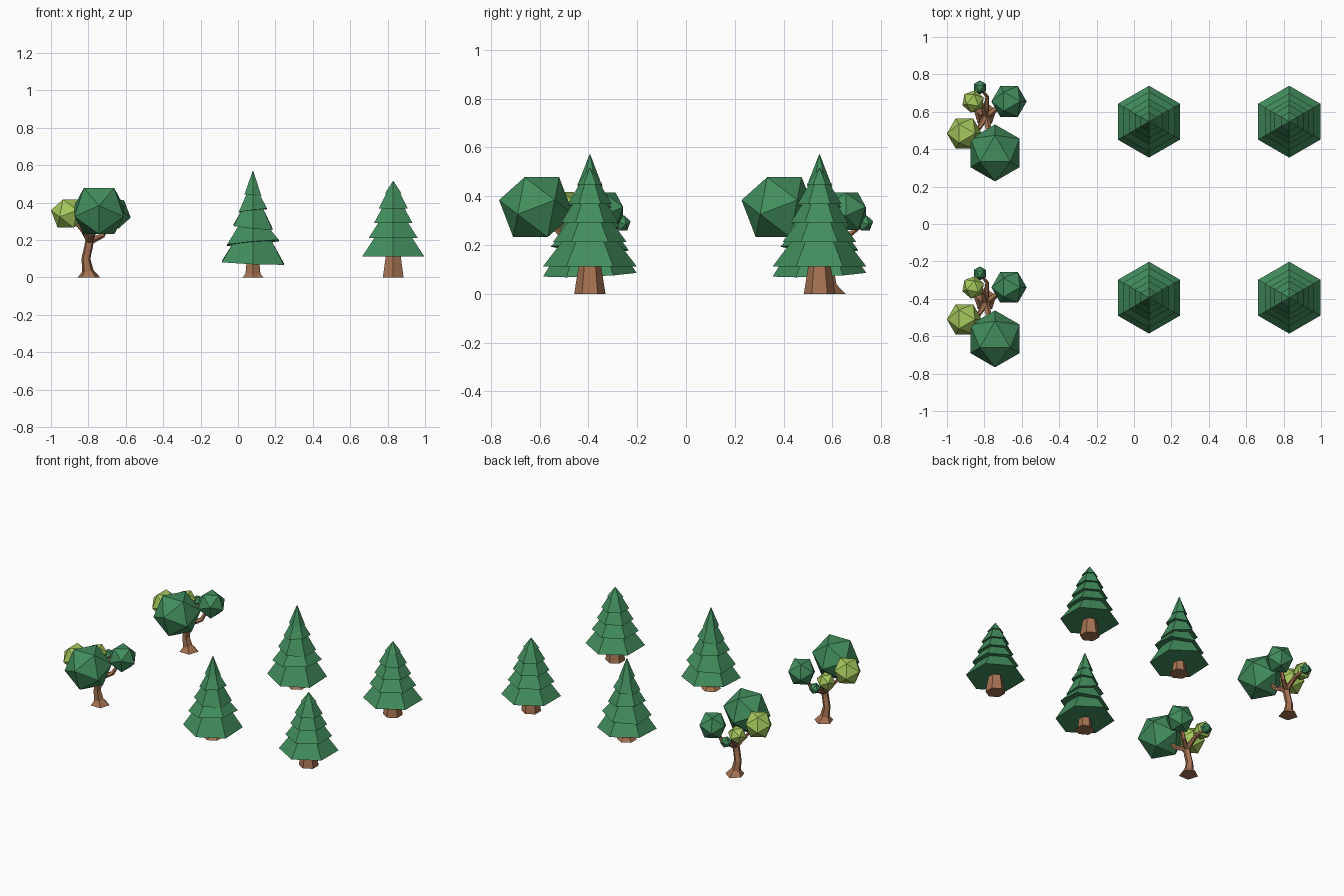
import bpy, bmesh, math
from mathutils import Vector, Matrix

cube = bpy.data.objects.get("Cube")
if cube:
    bpy.data.objects.remove(cube, do_unlink=True)


def material(name, rgb):
    m = bpy.data.materials.new(name)
    m.use_nodes = True
    m.diffuse_color = (*rgb, 1)
    m.node_tree.nodes["Principled BSDF"].inputs["Base Color"].default_value = (*rgb, 1)
    return m


GREEN = material("dark_green", (0.055, 0.27, 0.11))
LIME = material("light_green", (0.38, 0.58, 0.11))
BARK = material("bark_brown", (0.38, 0.17, 0.085))
UP = Vector((0, 0, 1))


def finish(name, bm, mat, location):
    bmesh.ops.recalc_face_normals(bm, faces=bm.faces)
    mesh = bpy.data.meshes.new(name)
    bm.to_mesh(mesh)
    bm.free()
    mesh.materials.append(mat)
    ob = bpy.data.objects.new(name, mesh)
    ob.location = location
    bpy.context.collection.objects.link(ob)
    return ob


def loft(bm, rings, sides=6):
    """Closed faceted solid through rings of (centre, radius, normal)."""
    loops = []
    for centre, radius, normal in rings:
        turn = UP.rotation_difference(normal)
        loop = []
        for i in range(sides):
            a = math.pi / 2 + i * math.tau / sides
            p = Vector((math.cos(a), math.sin(a), 0)) * radius
            loop.append(bm.verts.new(Vector(centre) + turn @ p))
        loops.append(loop)
    for low, high in zip(loops, loops[1:]):
        for i in range(sides):
            j = (i + 1) % sides
            bm.faces.new((low[i], low[j], high[j], high[i]))
    bm.faces.new(loops[0][::-1])
    bm.faces.new(loops[-1])


def limb(bm, path, sides=5):
    """Tapering tube along (x, y, z, radius) points."""
    pts = [Vector(p[:3]) for p in path]
    rings = []
    for i, p in enumerate(path):
        along = (pts[min(i + 1, len(pts) - 1)] - pts[max(i - 1, 0)]).normalized()
        rings.append((pts[i], p[3], UP if p[2] == 0 else along))
    loft(bm, rings, sides)


def pine(name, location, trunk, tiers, tip):
    bm = bmesh.new()
    loft(bm, [((0, 0, z), r, UP) for z, r in trunk])
    finish(name + "_trunk", bm, BARK, location)
    # Stacked skirts, each tucked inside the one above
    bm = bmesh.new()
    for i, (z, r, tilt_x, tilt_y) in enumerate(tiers):
        normal = Vector((tilt_x, tilt_y, 1)).normalized()
        if i + 1 < len(tiers):
            top_z, top_r = tiers[i + 1][0] + 0.01, tiers[i + 1][1] * 0.72
        else:
            top_z, top_r = tip, 0.002
        loft(bm, [((0, 0, z), r, normal), ((0, 0, top_z), top_r, UP)])
    finish(name + "_foliage", bm, GREEN, location)


def leaf_ball(name, location, radius, yaw, mat):
    """Icosahedron resting with one face straight up."""
    bm = bmesh.new()
    bmesh.ops.create_icosphere(bm, subdivisions=1, radius=radius)
    bm.faces.ensure_lookup_table()
    face = bm.faces[0]
    turn = face.normal.rotation_difference(UP).to_matrix()
    bmesh.ops.transform(bm, matrix=turn.to_4x4(), verts=bm.verts)
    corner = face.verts[0].co
    spin = math.radians(yaw) - math.atan2(corner.y, corner.x)
    bmesh.ops.transform(bm, matrix=Matrix.Rotation(spin, 4, 'Z'), verts=bm.verts)
    finish(name, bm, mat, location)


STRAIGHT = [(0.112, 0.192, 0, 0), (0.212, 0.151, 0, 0), (0.292, 0.118, 0, 0),
            (0.368, 0.09, 0, 0), (0.448, 0.052, 0, 0)]
CROOKED = [(0.078, 0.192, 0.04, -0.04), (0.185, 0.16, -0.09, 0.05), (0.268, 0.122, 0.1, -0.06),
           (0.358, 0.088, -0.12, 0.04), (0.44, 0.052, 0.1, 0.03)]

# Two rows of pines
for row, y in (("back", 0.547), ("front", -0.394)):
    pine(row + "_straight_pine", (0.83, y, 0), [(0, 0.064), (0.14, 0.042)], STRAIGHT, 0.515)
    pine(row + "_crooked_pine", (0.08, y, 0),
         [(0, 0.065), (0.02, 0.046), (0.12, 0.036)], CROOKED, 0.57)

# Broadleaf trees: position, radius, yaw, colour
BALLS = {
    "large_crown": ((-0.743, 0.38, 0.355), 0.155, 90, GREEN),
    "side_crown": ((-0.668, 0.655, 0.338), 0.096, 0, GREEN),
    "light_crown": ((-0.907, 0.484, 0.342), 0.095, 0, LIME),
    "small_light_crown": ((-0.86, 0.655, 0.322), 0.062, 80, LIME),
    "small_dark_crown": ((-0.824, 0.73, 0.29), 0.038, 30, GREEN),
}
TRUNK = [(-0.797, 0.59, 0, 0.064), (-0.803, 0.585, 0.035, 0.032), (-0.813, 0.58, 0.1, 0.025),
         (-0.8, 0.575, 0.16, 0.024), (-0.79, 0.575, 0.215, 0.024)]
FORK = (-0.792, 0.575, 0.195, 0.02)
ELBOWS = {
    "large_crown": (-0.775, 0.49, 0.235, 0.015),
    "side_crown": (-0.725, 0.625, 0.225, 0.015),
    "light_crown": (-0.83, 0.51, 0.25, 0.012),
    "small_light_crown": (-0.81, 0.63, 0.25, 0.012),
    "small_dark_crown": (-0.785, 0.68, 0.25, 0.01),
}
for row, dy in (("back", 0), ("front", -0.994)):
    shift = Vector((0, dy, 0))
    bm = bmesh.new()
    limb(bm, TRUNK)
    for key, elbow in ELBOWS.items():
        limb(bm, [FORK, elbow, (*BALLS[key][0], 0.008)])
    finish(row + "_broadleaf_trunk", bm, BARK, shift)
    for key, (centre, radius, yaw, mat) in BALLS.items():
        leaf_ball(row + "_" + key, Vector(centre) + shift, radius, yaw, mat)
